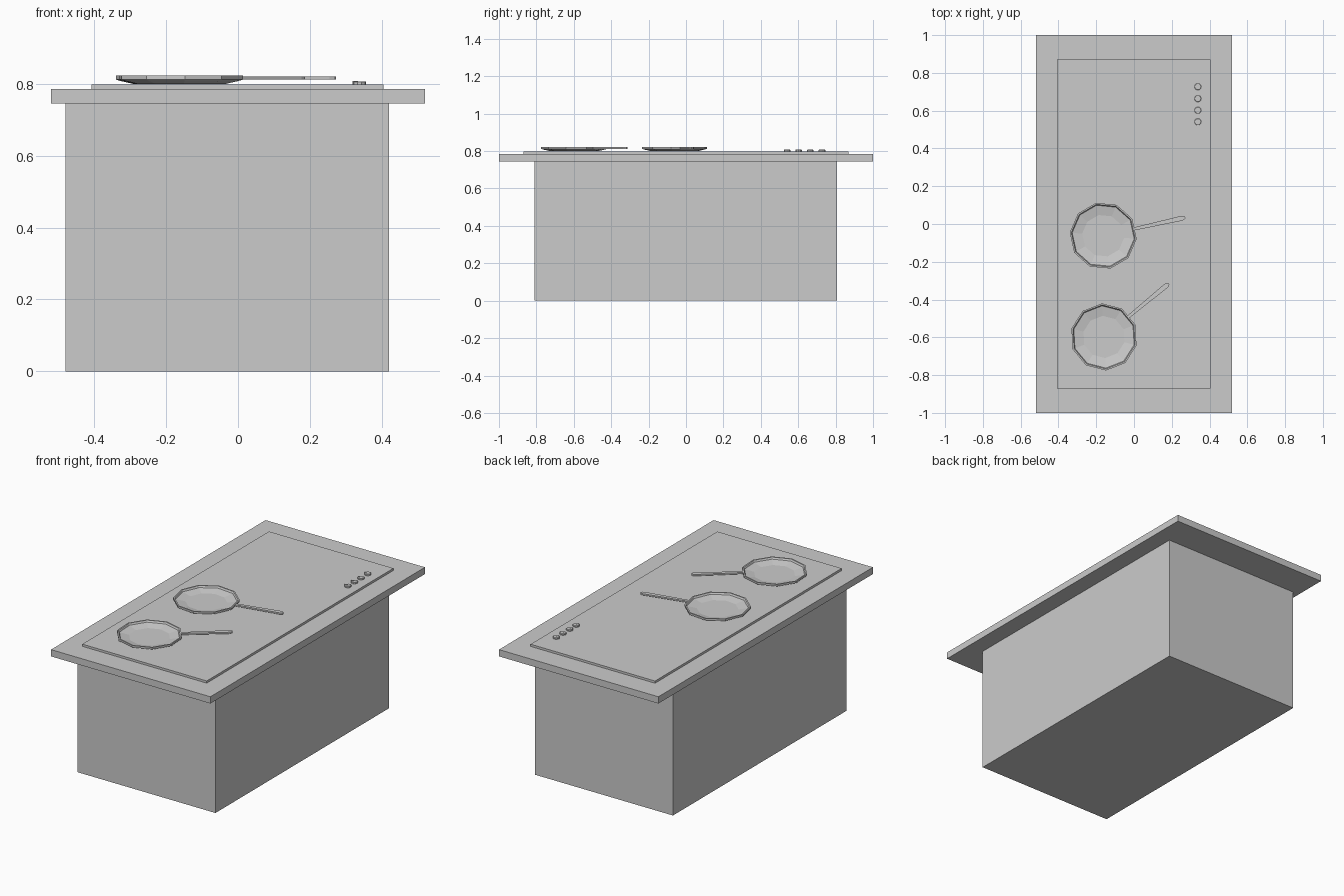
import bpy, bmesh
from math import sin, cos, pi, radians
from mathutils import Matrix

if "Cube" in bpy.data.objects:
    bpy.data.objects.remove(bpy.data.objects["Cube"])


def finish(name, bm, matrix=None):
    bmesh.ops.recalc_face_normals(bm, faces=bm.faces)
    if matrix is not None:
        bm.transform(matrix)
    mesh = bpy.data.meshes.new(name)
    bm.to_mesh(mesh)
    bm.free()
    obj = bpy.data.objects.new(name, mesh)
    bpy.context.collection.objects.link(obj)
    return obj


def box(name, lo, hi):
    bm = bmesh.new()
    bmesh.ops.create_cube(bm, size=1)
    for v in bm.verts:
        v.co = [(a + b) / 2 + c * (b - a) for a, b, c in zip(lo, hi, v.co)]
    return finish(name, bm)


def lathe(name, profile, sides, matrix, phase=0.0):
    """Closed turned solid from (radius, z) points, capped at both ends."""
    bm = bmesh.new()
    rings = []
    for r, z in profile:
        angles = [phase + 2 * pi * i / sides for i in range(sides)]
        rings.append([bm.verts.new((r * cos(a), r * sin(a), z)) for a in angles])
    for a, b in zip(rings, rings[1:]):
        for i in range(sides):
            j = (i + 1) % sides
            bm.faces.new((a[i], a[j], b[j], b[i]))
    bm.faces.new(rings[0])
    bm.faces.new(rings[-1])
    return finish(name, bm, matrix)


def slab(name, outline, z0, z1, matrix):
    """Flat outline extruded from z0 to z1."""
    bm = bmesh.new()
    face = bm.faces.new([bm.verts.new((x, y, z0)) for x, y in outline])
    ext = bmesh.ops.extrude_face_region(bm, geom=[face])
    for v in ext["geom"]:
        if isinstance(v, bmesh.types.BMVert):
            v.co.z = z1
    return finish(name, bm, matrix)


# Cabinet, worktop and hob plate
box("cabinet", (-0.48, -0.81, 0), (0.42, 0.807, 0.745))
box("worktop", (-0.52, -1, 0.745), (0.52, 1, 0.785))
box("hob_plate", (-0.407, -0.87, 0.785), (0.405, 0.87, 0.798))

# Frying pans: ten-sided dish plus rounded handle, aimed at an angle
dish = [(0.125, 0.799), (0.165, 0.808), (0.178, 0.812), (0.178, 0.823),
        (0.170, 0.823), (0.165, 0.813), (0.112, 0.803)]
half = [(0.165, 0.008), (0.425, 0.013), (0.438, 0.010), (0.445, 0.004)]
handle = half + [(x, -y) for x, y in reversed(half)]
for n, (x, y, angle) in enumerate([(-0.163, -0.062, 12.5), (-0.159, -0.598, 39.5)], 1):
    m = Matrix.Translation((x, y, 0)) @ Matrix.Rotation(radians(angle), 4, 'Z')
    lathe(f"pan_{n}_dish", dish, 10, m, pi / 10)
    slab(f"pan_{n}_handle", handle, 0.812, 0.821, m)

# Control knobs with pointer ridges
for n, y in enumerate([0.541, 0.602, 0.664, 0.727], 1):
    lathe(f"knob_{n}", [(0.0185, 0.797), (0.0185, 0.8055), (0.0165, 0.807)], 10,
          Matrix.Translation((0.338, y, 0)))
    box(f"knob_{n}_pointer", (0.319, y - 0.003, 0.798), (0.334, y + 0.003, 0.808))
